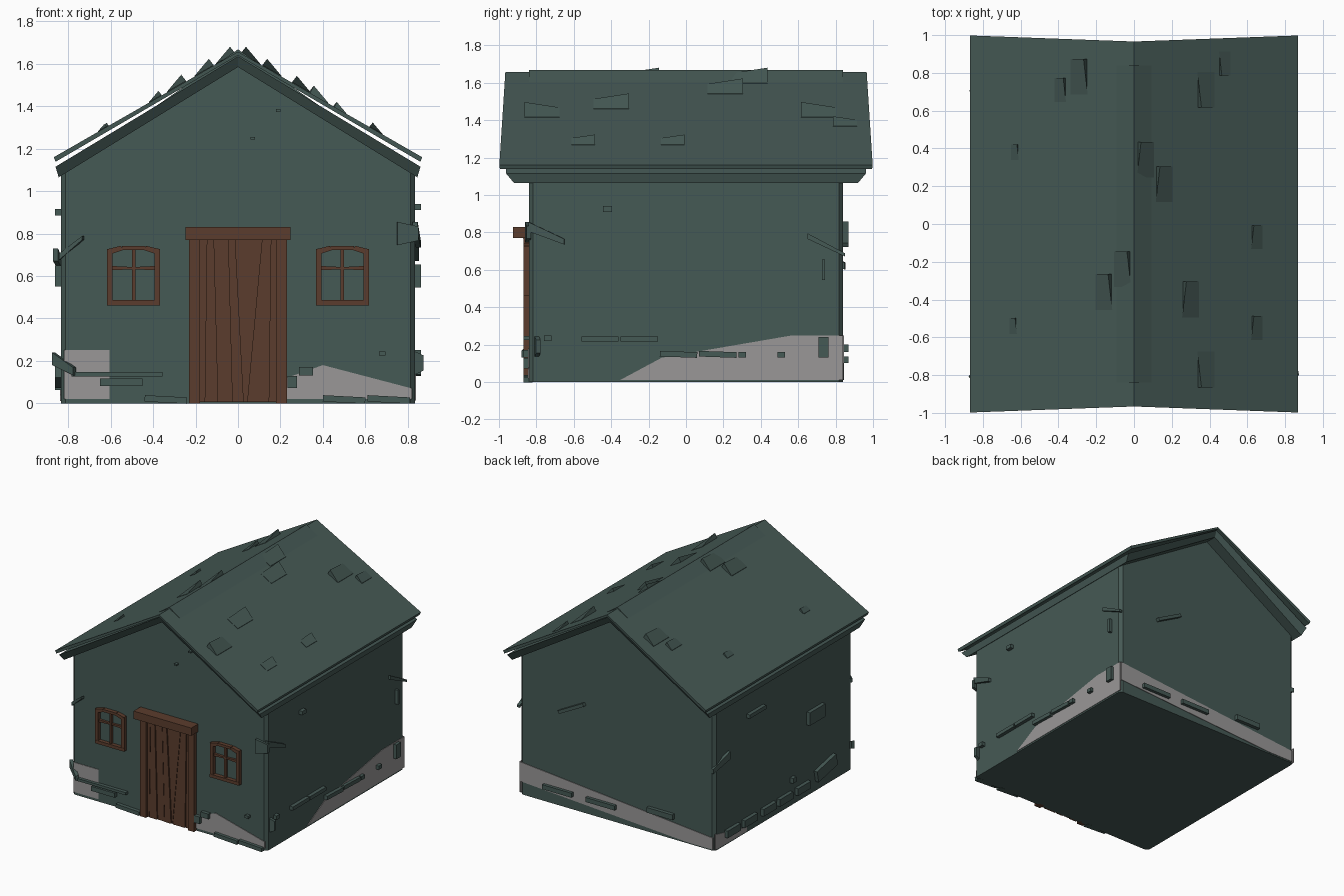
import bpy, bmesh, math
from mathutils import Vector

cube = bpy.data.objects.get("Cube")
if cube:
    bpy.data.objects.remove(cube, do_unlink=True)


def material(name, rgb):
    mat = bpy.data.materials.new(name)
    mat.use_nodes = True
    mat.diffuse_color = (*rgb, 1)
    mat.node_tree.nodes["Principled BSDF"].inputs["Base Color"].default_value = (*rgb, 1)
    return mat


GREEN = material("weathered green", (0.06, 0.1, 0.09))
BROWN = material("old timber", (0.105, 0.046, 0.026))
GREY = material("bare plaster", (0.32, 0.31, 0.31))

# Half sizes of the walls, and a mapping from each wall's own plane to space
HALF_X, HALF_Y = 0.835, 0.84
EAVES, RIDGE = 1.09, 1.668
WALL_PLANES = {
    "front": lambda u, v, depth: (u, -HALF_Y - depth, v),
    "back": lambda u, v, depth: (u, HALF_Y + depth, v),
    "right": lambda u, v, depth: (HALF_X + depth, u, v),
    "left": lambda u, v, depth: (-HALF_X - depth, u, v),
}


def loft(name, first_ring, second_ring, mat):
    """Closed solid between two matching rings of points."""
    bm = bmesh.new()
    first = [bm.verts.new(point) for point in first_ring]
    second = [bm.verts.new(point) for point in second_ring]
    bm.faces.new(first)
    bm.faces.new(second)
    for i in range(len(first)):
        bm.faces.new((first[i - 1], first[i], second[i], second[i - 1]))
    bmesh.ops.recalc_face_normals(bm, faces=bm.faces)
    mesh = bpy.data.meshes.new(name)
    bm.to_mesh(mesh)
    bm.free()
    mesh.materials.append(mat)
    obj = bpy.data.objects.new(name, mesh)
    bpy.context.collection.objects.link(obj)
    return obj


def plate(name, side, outline, mat, out=0.02, inner=-0.02):
    """Outline drawn on one wall, standing out from it."""
    place = WALL_PLANES[side]
    return loft(name, [place(u, v, inner) for u, v in outline],
                [place(u, v, out) for u, v in outline], mat)


def bar(name, side, u, v, width, height, mat=GREEN, out=0.025, angle=0):
    """Rectangle on a wall, turned by an angle in degrees."""
    cos, sin = math.cos(math.radians(angle)), math.sin(math.radians(angle))
    corners = [(a * width / 2, b * height / 2) for a, b in ((-1, -1), (1, -1), (1, 1), (-1, 1))]
    return plate(name, side, [(u + a * cos - b * sin, v + a * sin + b * cos) for a, b in corners],
                 mat, out)


def course(side, v, width, height, centres, angle=0):
    """Row of equal loose stones along one wall."""
    for u in centres:
        bar(side + "_stone", side, u, v, width, height, GREEN, 0.028, angle)


# Walls with gables and chamfered corners
profile = [(-HALF_X, 0), (HALF_X, 0), (HALF_X, EAVES), (0, RIDGE), (-HALF_X, EAVES)]
walls = loft("walls", [(x, -HALF_Y, z) for x, z in profile],
             [(x, HALF_Y, z) for x, z in profile], GREEN)
bm = bmesh.new()
bm.from_mesh(walls.data)
uprights = [e for e in bm.edges
            if abs(e.verts[0].co.x - e.verts[1].co.x) + abs(e.verts[0].co.y - e.verts[1].co.y) < 0.01]
bmesh.ops.bevel(bm, geom=uprights, offset=0.022, segments=1, affect="EDGES")
bm.to_mesh(walls.data)
bm.free()


# Roof: a lower slab and a thin cover, both flaring at the eaves
def roof_layer(name, ring):
    for sign, label in ((1, "right"), (-1, "left")):
        loft(name + "_" + label, [(sign * x, -y, z) for x, y, z in ring],
             [(sign * x, y, z) for x, y, z in ring], GREEN)


roof_layer("roof_slab", [(0, 0.95, 1.635), (0.86, 0.962, 1.115), (0.845, 0.92, 1.065), (0, 0.93, 1.585)])
roof_layer("roof_cover", [(0, 0.966, 1.657), (0.868, 0.998, 1.16), (0.86, 0.995, 1.138), (0, 0.966, 1.64)])


# Lifted shingles, each with one uphill corner raised
def shingle(x, y, width):
    sign = 1 if x > 0 else -1
    end = -1 if x > 0 and abs(y) > 0.6 else 1
    uphill, downhill = abs(x) - width / 2, abs(x) + width / 2
    far, near = y + end * width * 1.05, y - end * width * 1.05

    def on_roof(across, along, lift):
        return (sign * across, along, 1.657 - 0.573 * across + lift)

    footprint = [(uphill, far), (downhill, far), (downhill, near), (uphill, near)]
    raised = [on_roof(a, b, 0.003) for a, b in footprint]
    raised[0] = on_roof(uphill + width / 4, far, width / 2)
    loft("lifted_shingle", [on_roof(a, b, -0.01) for a, b in footprint], raised, GREEN)


SHINGLES = {
    0.09: [(0.38, 0.71), (0.06, 0.34), (0.16, 0.21), (0.3, -0.4), (0.38, -0.77),
           (-0.29, 0.78), (-0.06, -0.24), (-0.16, -0.36)],
    0.06: [(0.48, 0.85), (0.65, -0.07), (0.65, -0.55), (-0.39, 0.71)],
    0.04: [(-0.64, -0.54), (-0.63, 0.38)],
}
for width, places in SHINGLES.items():
    for x, y in places:
        shingle(x, y, width)


# Bare plaster patches
def patch(side, *outline):
    plate(side + "_plaster_patch", side, outline, GREY, 0.004, -0.004)


patch("front", (-0.82, 0.02), (-0.605, 0.02), (-0.605, 0.25), (-0.82, 0.25))
patch("front", (0.23, 0.02), (0.82, 0.02), (0.82, 0.07), (0.4, 0.18), (0.23, 0.12))
patch("right", (-0.35, 0.012), (0.84, 0.012), (0.84, 0.25), (0.57, 0.25), (-0.13, 0.13))
patch("back", (0.83, 0.1), (0.83, 0.25), (-0.82, 0.1), (-0.82, 0.01), (-0.6, 0.01))
patch("left", (0.84, 0.01), (0.84, 0.13), (0.45, 0.04), (0.45, 0.01))

# Loose stones and laths, row by row
course("front", 0.137, 0.43, 0.02, [-0.57])
course("front", 0.1, 0.2, 0.035, [-0.55])
course("front", 0.018, 0.2, 0.03, [-0.34, 0.5, 0.71], -3)
course("front", 0.15, 0.065, 0.04, [0.32])
course("front", 0.1, 0.045, 0.055, [0.255])
course("front", 0.235, 0.03, 0.02, [0.68])
course("front", 1.25, 0.02, 0.012, [0.07])
course("front", 1.38, 0.02, 0.012, [0.19])
course("right", 0.23, 0.2, 0.028, [-0.46, -0.25])
course("right", 0.148, 0.2, 0.03, [-0.04, 0.17], -2)
course("right", 0.145, 0.04, 0.03, [0.3, 0.51])
course("right", 0.235, 0.04, 0.03, [-0.74])
course("right", 0.925, 0.05, 0.03, [-0.42])
course("right", 0.185, 0.055, 0.11, [0.735])
course("right", 0.6, 0.018, 0.11, [0.735])
course("back", 0.79, 0.24, 0.025, [0.38], -28)
course("back", 0.12, 0.25, 0.035, [0.13, 0.5])
course("back", 0.18, 0.22, 0.04, [-0.38])
course("left", 0.09, 0.16, 0.055, [0.64, 0.43, 0.2, 0, -0.22])
course("left", 0.14, 0.24, 0.09, [-0.5], -12)
course("left", 0.2, 0.04, 0.04, [-0.1])
course("left", 0.9, 0.2, 0.03, [0.35])
course("left", 0.6, 0.19, 0.1, [-0.38])


# Splintered boards at the corners, tapering to one end
def splinter(start, end, height):
    start, end = Vector(start), Vector(end)
    side = (end - start).cross(Vector((0, 0, 1))).normalized() * 0.012
    rise = Vector((0, 0, height / 2))

    def section(centre, scale):
        return [centre + a * side + b * scale * rise for a, b in ((-1, -1), (1, -1), (1, 1), (-1, 1))]

    loft("corner_splinter", section(start, 1), section(end, 0.6), GREEN)


splinter((0.75, -0.85, 0.8), (0.85, -0.84, 0.8), 0.11)
splinter((0.835, -0.84, 0.83), (0.85, -0.65, 0.75), 0.05)
splinter((0.84, 0.65, 0.78), (0.84, 0.85, 0.68), 0.03)
splinter((-0.84, -0.82, 0.69), (-0.73, -0.86, 0.78), 0.03)
splinter((-0.87, -0.8, 0.21), (-0.77, -0.87, 0.15), 0.06)
splinter((-0.86, 0.7, 0.7), (-0.82, 0.85, 0.62), 0.06)
splinter((0.82, -0.8, 0.19), (0.872, -0.79, 0.19), 0.12)

# Door: backing, uneven planks, jambs and lintel
bar("door_backing", "front", 0, 0.39, 0.38, 0.77, BROWN, 0.008)
SEAMS = [(-0.18, -0.18), (-0.16, -0.15), (-0.09, -0.11), (-0.03, -0.05),
         (0.03, -0.01), (0.04, 0.11), (0.15, 0.16), (0.18, 0.18)]
GAP = 0.003
for i, (left, right) in enumerate(zip(SEAMS, SEAMS[1:])):
    outline = [(left[0] + GAP, 0.005), (right[0] - GAP, 0.005),
               (right[1] - GAP, 0.77), (left[1] + GAP, 0.77)]
    plate("door_plank", "front", outline, BROWN, 0.014 + 0.005 * (i % 2))
for sign in (-1, 1):
    bar("door_jamb", "front", sign * 0.205, 0.385, 0.052, 0.77, BROWN, 0.03)
bar("door_lintel", "front", 0, 0.8, 0.495, 0.06, BROWN, 0.085)

# Windows with a shallow arched head and crossing bars
ARCH = [(0.1, 0.705), (0.122, 0.727), (0.06, 0.742)]
UNDERSIDE = (0.05, 0.722)
half_head = ARCH + [UNDERSIDE]
for centre in (-0.492, 0.492):
    for sign in (-1, 1):
        bar("window_stile", "front", centre + sign * 0.112, 0.595, 0.027, 0.265, BROWN, 0.028)
        plate("window_crossbar", "front",
              [(centre + sign * 0.1, 0.627), (centre, 0.632), (centre, 0.642), (centre + sign * 0.1, 0.647)],
              BROWN, 0.018)
        plate("window_head_end", "front", [(centre + sign * u, v) for u, v in half_head], BROWN, 0.03)
    bar("window_head", "front", centre, 0.732, 0.11, 0.02, BROWN, 0.03)
    bar("window_sill", "front", centre, 0.474, 0.25, 0.025, BROWN, 0.03)
    bar("window_mullion", "front", centre, 0.6, 0.016, 0.25, BROWN, 0.02)
